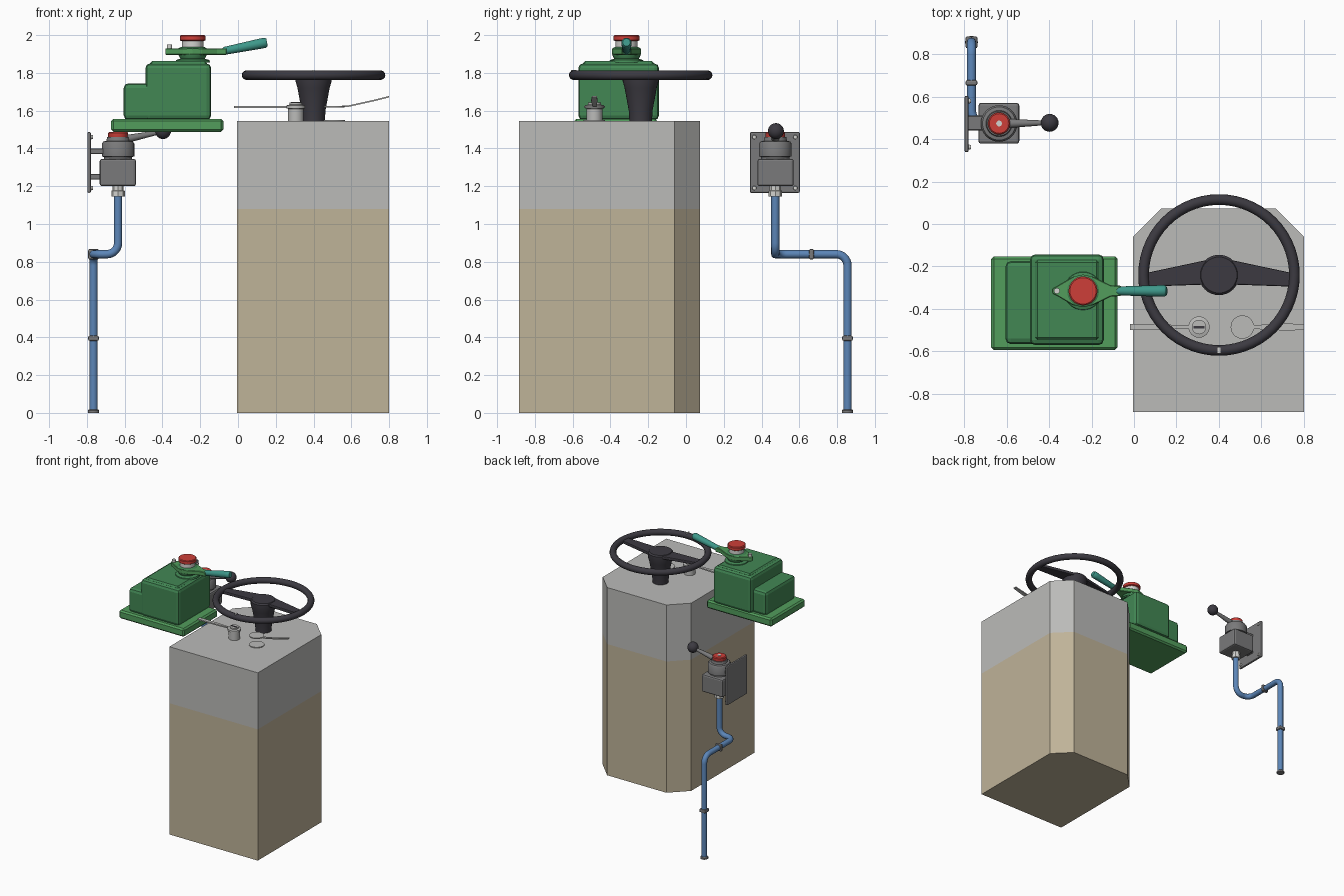
import bpy, bmesh, math
from mathutils import Vector

if "Cube" in bpy.data.objects:
    bpy.data.objects.remove(bpy.data.objects["Cube"])


def mat(name, r, g, b):
    m = bpy.data.materials.new(name)
    m.diffuse_color = [(c / 255 / 12.92 if c < 11 else ((c / 255 + 0.055) / 1.055) ** 2.4)
                       for c in (r, g, b)] + [1]
    m.use_nodes = True
    m.node_tree.nodes["Principled BSDF"].inputs["Base Color"].default_value = m.diffuse_color
    return m


GREY = mat("light grey", 187, 187, 185)
TAN = mat("tan", 191, 179, 153)
BLACK = mat("charcoal", 60, 58, 65)
DKGREEN = mat("deep green", 66, 135, 84)
GREEN = mat("green", 82, 157, 92)
TEAL = mat("teal", 62, 152, 138)
RED = mat("red", 205, 62, 56)
BLUE = mat("blue", 92, 134, 184)
STEEL = mat("steel grey", 122, 122, 123)
PALE = mat("pale grey", 212, 212, 208)


def finish(name, bm, m, smooth=False, bevel=0, segs=2):
    bmesh.ops.recalc_face_normals(bm, faces=bm.faces)
    me = bpy.data.meshes.new(name)
    bm.to_mesh(me)
    bm.free()
    ob = bpy.data.objects.new(name, me)
    bpy.context.collection.objects.link(ob)
    me.materials.append(m)
    if bevel:
        mod = ob.modifiers.new("bevel", 'BEVEL')
        mod.width, mod.segments = bevel, segs
    if smooth:
        bpy.ops.object.select_all(action='DESELECT')
        ob.select_set(True)
        bpy.context.view_layer.objects.active = ob
        bpy.ops.object.shade_smooth_by_angle(angle=math.radians(35))
    return ob


def prism(name, pts, levels, m, bevel=0, segs=2):
    """Outline in x, y stacked through the given heights."""
    bm = bmesh.new()
    rings = [[bm.verts.new((x, y, z)) for x, y in pts] for z in levels]
    n = len(pts)
    bm.faces.new(rings[0])
    bm.faces.new(rings[-1])
    for a, b in zip(rings, rings[1:]):
        for i in range(n):
            bm.faces.new((a[i], a[(i + 1) % n], b[(i + 1) % n], b[i]))
    return finish(name, bm, m, False, bevel, segs)


def box(name, x0, x1, y0, y1, z0, z1, m, bevel=0, segs=2):
    return prism(name, [(x0, y0), (x1, y0), (x1, y1), (x0, y1)], (z0, z1), m, bevel, segs)


def lathe(name, origin, prof, m, axis=(0, 0, 1), n=32):
    """Profile of (radius, distance) spun round an axis."""
    rot = Vector((0, 0, 1)).rotation_difference(Vector(axis))
    bm = bmesh.new()
    rings = []
    for r, h in prof:
        rings.append([bm.verts.new(Vector(origin) + rot @ Vector(
            (r * math.cos(k * math.tau / n), r * math.sin(k * math.tau / n), h))) for k in range(n)])
    bm.faces.new(rings[0])
    bm.faces.new(rings[-1])
    for a, b in zip(rings, rings[1:]):
        for i in range(n):
            bm.faces.new((a[i], a[(i + 1) % n], b[(i + 1) % n], b[i]))
    return finish(name, bm, m, True)


def rod(name, a, b, r0, r1, m, n=20):
    d = Vector(b) - Vector(a)
    return lathe(name, a, [(r0, 0), (r1, d.length)], m, d.normalized(), n)


def pipe(name, pts, r, bend, m):
    """Round tube along a path with filleted corners."""
    P = [Vector(p) for p in pts]
    path = [P[0]]
    for a, c, b in zip(P, P[1:], P[2:]):
        u, v = (a - c).normalized(), (b - c).normalized()
        for k in range(9):
            t = k / 8 * math.pi / 2
            path.append(c + bend * (u * (1 - math.sin(t)) + v * (1 - math.cos(t))))
    path.append(P[-1])
    cu = bpy.data.curves.new(name, 'CURVE')
    cu.dimensions = '3D'
    cu.bevel_depth, cu.bevel_resolution, cu.use_fill_caps = r, 4, True
    sp = cu.splines.new('POLY')
    sp.points.add(len(path) - 1)
    for q, p in zip(sp.points, path):
        q.co = (*p, 1)
    cu.materials.append(m)
    ob = bpy.data.objects.new(name, cu)
    bpy.context.collection.objects.link(ob)
    bpy.ops.object.select_all(action='DESELECT')
    ob.select_set(True)
    bpy.context.view_layer.objects.active = ob
    bpy.ops.object.convert(target='MESH')


# Cabinet with chamfered back corners, tan below and grey above
cab = prism("cabinet", [(-.005, -.885), (.8, -.885), (.8, -.06), (.667, .073), (.128, .073), (-.005, -.06)],
            (0, 1.08, 1.545), GREY)
cab.data.materials.append(TAN)
for f in cab.data.polygons:
    f.material_index = 1 if f.center.z < 1.08 else 0

# Steering wheel: rim, hub column, two tapered spokes, rim mark
WX, WY, WZ = .4, -.24, 1.788
bm = bmesh.new()
N, K = 56, 14
g = [[bm.verts.new((WX + (.355 + .025 * math.cos(b)) * math.cos(a),
                    WY + (.355 + .025 * math.cos(b)) * math.sin(a), WZ + .025 * math.sin(b)))
      for b in (j * math.tau / K for j in range(K))] for a in (i * math.tau / N for i in range(N))]
for i in range(N):
    for j in range(K):
        bm.faces.new((g[i][j], g[(i + 1) % N][j], g[(i + 1) % N][(j + 1) % K], g[i][(j + 1) % K]))
finish("wheel_rim", bm, BLACK, True)
lathe("wheel_column", (WX, WY, 0), [(.06, 1.545), (.063, 1.6), (.085, 1.72), (.095, 1.755),
                                    (.095, 1.79), (.085, 1.8)], BLACK)
for s, side in ((-1, "left"), (1, "right")):
    prism(side + "_spoke", [(WX + s * .06, WY + .07), (WX + s * .35, WY + .008),
                            (WX + s * .35, WY - .055), (WX + s * .06, WY - .045)],
          (1.772, 1.797), BLACK, .006)
box("rim_mark", .394, .406, WY - .37, WY - .34, 1.808, 1.815, PALE)

# Key switch with its left lever, and the right lever on its disc
lathe("switch_body", (.306, -.485, 0), [(.042, 1.545), (.042, 1.61), (.05, 1.612), (.05, 1.628),
                                        (.034, 1.632), (.034, 1.642)], GREY)
box("key_slot", .28, .332, -.491, -.479, 1.642, 1.645, BLACK)
prism("left_lever", [(-.02, -.5), (.07, -.5), (.27, -.492), (.27, -.478), (.07, -.47), (-.02, -.47)],
      (1.614, 1.624), GREY)
lathe("right_disc", (.51, -.485, 0), [(.057, 1.545), (.057, 1.551)], GREY)
lathe("right_lever_disc", (.51, -.485, 0), [(.055, 1.618), (.055, 1.626)], GREY)
bm = bmesh.new()
rows = [[bm.verts.new((x, -.485 + sy * w, z + dz)) for sy, dz in ((-1, 0), (1, 0), (1, .008), (-1, .008))]
        for x, z, w in ((.55, 1.618, .01), (.585, 1.62, .01), (.72, 1.65, .017), (.8, 1.67, .013))]
bm.faces.new(rows[0])
bm.faces.new(rows[-1])
for a, b in zip(rows, rows[1:]):
    for i in range(4):
        bm.faces.new((a[i], a[(i + 1) % 4], b[(i + 1) % 4], b[i]))
finish("right_lever", bm, GREY)

# Green controller: base, stepped housing, lid
box("controller_base", -.672, -.078, -.593, -.152, 1.488, 1.556, GREEN, .012, 1)
box("controller_step", -.605, -.2, -.565, -.175, 1.55, 1.745, DKGREEN, .025)
box("controller_housing", -.49, -.142, -.57, -.143, 1.55, 1.85, DKGREEN, .025)
box("controller_lid", -.465, -.165, -.545, -.17, 1.84, 1.862, DKGREEN, .012, 1)

# Controller turret, handle and button
CX, CY = -.24, -.315
lathe("turret", (CX, CY, 0), [(.092, 1.855), (.088, 1.868), (.065, 1.875), (.075, 1.895),
                              (.075, 1.93), (.062, 1.937)], DKGREEN)
half = [(-.145, .012), (-.125, .022), (-.05, .066), (0, .077), (.05, .066), (.13, .027), (.18, .024)]
outline = [(CX + x, CY - y) for x, y in half] + [(CX + x, CY + y) for x, y in reversed(half)]
prism("handle_arm", outline, (1.895, 1.93), GREEN, .004, 1)
lathe("arm_bolt", (-.363, CY, 0), [(.014, 1.925), (.014, 1.95)], PALE, n=12)
g0, g1 = Vector((-.08, CY, 1.915)), Vector((.155, CY, 1.962))
lathe("handle_grip", g0, [(.016, 0), (.021, .012), (.027, .2), (.027, .228), (.02, .238)], TEAL,
      (g1 - g0).normalized(), 24)
lathe("button_collar", (CX, CY, 0), [(.057, 1.93), (.057, 1.97)], PALE)
lathe("button_cap", (CX, CY, 0), [(.06, 1.968), (.068, 1.973), (.068, 1.995), (.062, 2.0)], RED)

# Blue conduit with clamps and foot
PX, QX, QY = -.765, -.635, .473
pipe("conduit", [(PX, .855, .005), (PX, .855, .84), (PX, QY, .84), (QX, QY, .84), (QX, QY, 1.18)],
     .022, .06, BLUE)
lathe("conduit_foot", (PX, .855, 0), [(.03, 0), (.03, .012), (.024, .018)], STEEL, n=24)
box("lower_clamp", PX - .028, PX + .028, .827, .883, .381, .409, STEEL, .008)
box("upper_clamp", PX - .028, PX + .028, .652, .677, .812, .868, STEEL, .008)

# Wall plate, screws and standoffs
box("wall_plate", -.798, -.778, .338, .603, 1.165, 1.487, STEEL, .008)
for y in (.362, .579):
    for z in (1.19, 1.46):
        rod("plate_screw", (-.78, y, z), (-.768, y, z), .012, .01, PALE, 12)
for z in (1.25, 1.385):
    box("standoff", -.785, -.7, .44, .51, z - .015, z + .015, STEEL, .004, 1)

# Junction switch: nut, housing, domed cap, red ring, ball lever
lathe("conduit_nut", (QX, QY, 0), [(.036, 1.145), (.036, 1.175), (.03, 1.178), (.03, 1.205)], PALE, n=8)
box("switch_housing", -.732, -.54, .378, .57, 1.2, 1.345, STEEL, .012)
lathe("switch_dome", (QX, QY, 0), [(.075, 1.34), (.075, 1.355), (.086, 1.358), (.086, 1.425),
                                   (.078, 1.437), (.062, 1.44), (.058, 1.46)], STEEL)
lathe("switch_ring", (QX, QY, 0), [(.05, 1.455), (.052, 1.46), (.052, 1.483), (.046, 1.488)], RED)
lathe("switch_pin", (QX, QY, 0), [(.014, 1.485), (.014, 1.491)], PALE, n=12)
rod("ball_lever", (-.6, QY, 1.448), (-.42, .476, 1.485), .022, .011, STEEL)
bm = bmesh.new()
bmesh.ops.create_uvsphere(bm, u_segments=24, v_segments=14, radius=.042)
bmesh.ops.translate(bm, verts=bm.verts, vec=(-.397, .476, 1.492))
finish("lever_ball", bm, BLACK, True)
